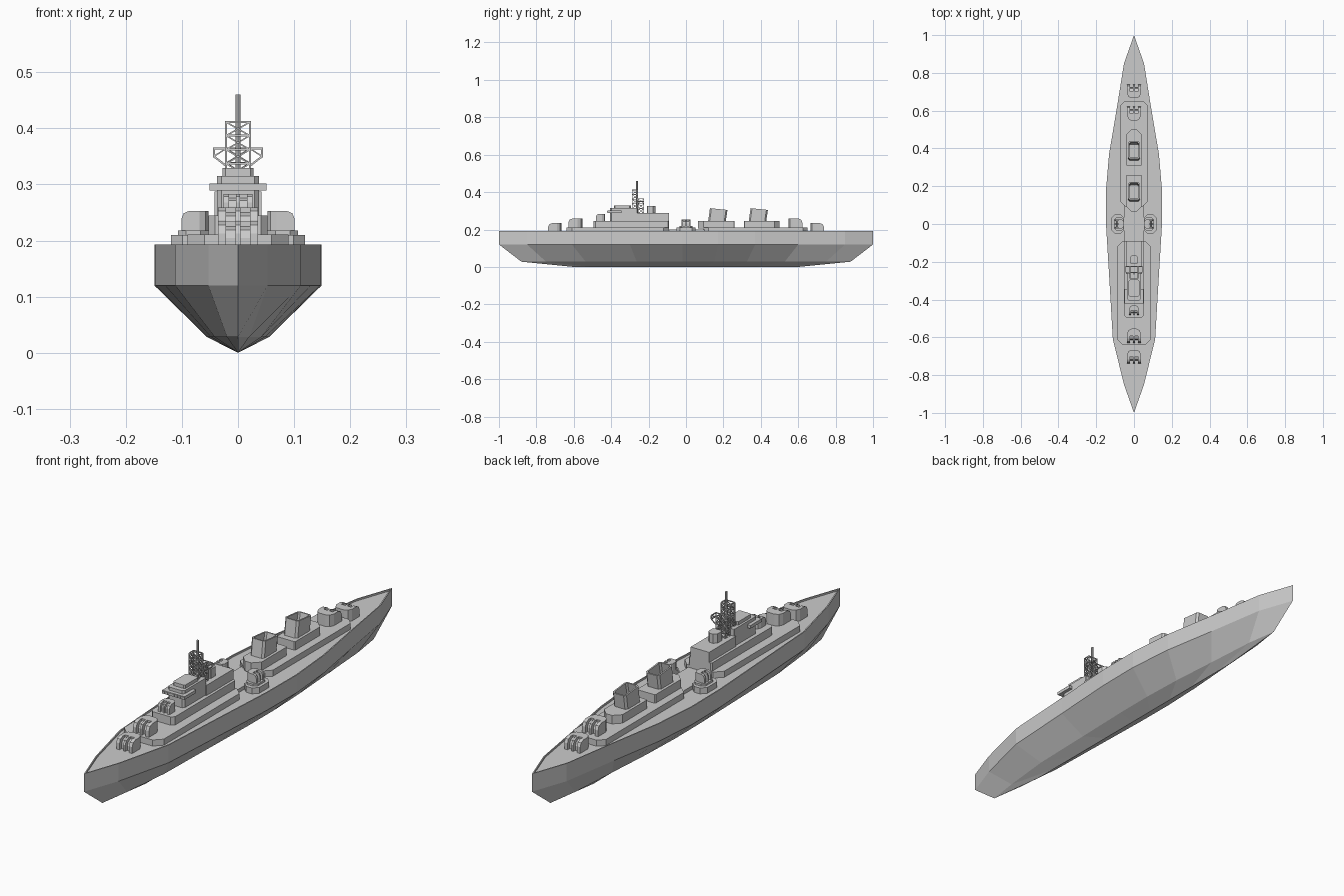
import bpy, bmesh, math
from mathutils import Vector, Matrix

if "Cube" in bpy.data.objects:
    bpy.data.objects.remove(bpy.data.objects["Cube"])


def finish(name, bm):
    bmesh.ops.recalc_face_normals(bm, faces=bm.faces)
    me = bpy.data.meshes.new(name)
    bm.to_mesh(me)
    bm.free()
    ob = bpy.data.objects.new(name, me)
    bpy.context.collection.objects.link(ob)
    return ob


def loft(bm, rings):
    """Join stacked point rings with quads and cap both ends."""
    vs = [[bm.verts.new(p) for p in r] for r in rings]
    n = len(vs[0])
    for a, b in zip(vs, vs[1:]):
        for i in range(n):
            j = (i + 1) % n
            bm.faces.new((a[i], a[j], b[j], b[i]))
    bm.faces.new(vs[0])
    bm.faces.new(vs[-1])


def outline(hx, y0, y1, c0, c1, cx=0):
    """Rectangle with cut corners: c0 at the front end, c1 at the back."""
    return [(cx - hx, y0 + c0), (cx - hx + c0, y0), (cx + hx - c0, y0), (cx + hx, y0 + c0),
            (cx + hx, y1 - c1), (cx + hx - c1, y1), (cx - hx + c1, y1), (cx - hx, y1 - c1)]


def prism(name, pts, z0, z1):
    bm = bmesh.new()
    loft(bm, [[(x, y, z) for x, y in pts] for z in (z0, z1)])
    return finish(name, bm)


def block(name, hx, y0, y1, z0, z1):
    return prism(name, [(-hx, y0), (hx, y0), (hx, y1), (-hx, y1)], z0, z1)


# hull: deck edge, chine, lower chine and keel follow the same plan
half = [(.053, -.85), (.112, -.61), (.13, -.3), (.147, -.02), (.149, .17),
        (.132, .37), (.093, .6), (.053, .85)]
plan = [(0, -1)] + half + [(0, 1)] + [(-x, y) for x, y in reversed(half)]
bm = bmesh.new()
levels = [(.0, .6, .0), (.37, .88, .028), (1, 1, .12), (1, 1, .193)]
rings = [[bm.verts.new((x * sx, y * sy, z)) for x, y in plan] for sx, sy, z in levels]
deck = [bm.verts.new((x * .97, y * .988, .193)) for x, y in plan]
floor = [bm.verts.new((x * .97, y * .988, .186)) for x, y in plan]
rings += [deck, floor]
for a, b in zip(rings, rings[1:]):
    for i in range(len(plan)):
        j = (i + 1) % len(plan)
        bm.faces.new((a[i], a[j], b[j], b[i]))
bm.faces.new(floor)
bmesh.ops.remove_doubles(bm, verts=bm.verts, dist=1e-5)
finish("hull", bm)

# deck platforms
prism("forward_platform", outline(.09, -.64, -.09, .03, .03), .18, .211)
prism("aft_platform", outline(.074, .09, .65, .03, .025), .18, .211)
block("middle_walkway", .053, -.12, .12, .18, .201)
prism("upper_forward_platform", outline(.053, -.495, -.09, .012, .005), .205, .245)
prism("front_funnel_base", outline(.042, .065, .26, .028, .004), .205, .246)
prism("rear_funnel_base", outline(.042, .31, .5, .004, .028), .205, .246)


# turrets: three curved cheeks, two gun slots and a rounded rear
def turret(name, x, y, z, hw, l, h, ang):
    bm = bmesh.new()
    f, m, r = -l / 2, 0.0, l / 2

    def column(xa, xb, front, top):
        c = min(l * .3, top * .5)
        prof = [(front, 0), (front, top - c), (front + c * .3, top - c * .3),
                (front + c, top), (m + .002, top), (m + .002, 0)]
        loft(bm, [[(q, a, b) for a, b in prof] for q in (xa, xb)])

    s = hw * .6
    g = hw * .12
    column(-hw, -s, f, h)
    column(-g, g, f, h)
    column(s, hw, f, h)
    for a, b in ((-s, -g), (g, s)):
        column(a, b, f + l * .2, h * .82)
    k = r - m
    rear = [(-hw, m), (hw, m), (hw, m + k * .35), (hw * .78, m + k * .8), (hw * .4, r),
            (-hw * .4, r), (-hw * .78, m + k * .8), (-hw, m + k * .35)]
    loft(bm, [[(a, b, c) for a, b in rear] for c in (0, h)])
    ob = finish(name, bm)
    ob.matrix_world = Matrix.Translation((x, y, z)) @ Matrix.Rotation(ang, 4, 'Z')


turret("front_turret_low", 0, -.702, .184, .036, .072, .05, 0)
turret("front_turret_mid", 0, -.592, .209, .036, .075, .05, 0)
turret("front_turret_high", 0, -.457, .243, .026, .05, .04, 0)
turret("rear_turret_mid", 0, .585, .209, .036, .075, .05, math.pi)
turret("rear_turret_low", 0, .702, .184, .036, .072, .05, math.pi)
for s, side in ((-1, "left"), (1, "right")):
    prism(side + "_gun_platform", outline(.033, -.052, .052, .02, .02, s * .086), .18, .21)
    prism(side + "_gun_base", outline(.027, -.036, .036, .014, .014, s * .08), .205, .218)
    turret(side + "_gun", s * .077, 0, .216, .025, .048, .037, s * math.pi / 2)

# bridge and deckhouse
block("deckhouse", .042, -.265, -.09, .24, .287)
prism("bridge_tower", outline(.037, -.405, -.26, .008, .002), .24, .315)
block("bridge_wings", .051, -.42, -.345, .289, .302)
bm = bmesh.new()
for i in range(7):
    bmesh.ops.create_cube(bm, size=1, matrix=Matrix.Translation(((i - 3) * .0142, -.42, .2955))
                          @ Matrix.Diagonal((.009, .004, .008, 1)))
finish("bridge_windows", bm)
prism("bridge_roof", outline(.028, -.385, -.295, .006, .006), .31, .329)
prism("rear_lookout", outline(.021, -.208, -.163, .003, .013), .28, .325)


# funnels: raked hollow tubes
def funnel(name, y0, y1):
    bm = bmesh.new()
    rake = .01
    outer = outline(.031, y0, y1, .008, .008)
    inner = outline(.025, y0 + .006, y1 - .006, .006, .006)

    def slope(y):
        return .314 - .1 * (y - y0)
    loft(bm, [[(x, y, .24) for x, y in outer],
              [(x, y + rake, slope(y)) for x, y in outer],
              [(x, y + rake, slope(y)) for x, y in inner],
              [(x, y, .262) for x, y in inner]])
    finish(name, bm)


funnel("front_funnel", .118, .212)
funnel("rear_funnel", .335, .428)


# lattice mast made from thin struts
def strut(bm, a, b, t=.0035):
    a, b = Vector(a), Vector(b)
    d = b - a
    rot = d.to_track_quat('Z', 'Y').to_matrix().to_4x4()
    bmesh.ops.create_cube(bm, size=1, matrix=Matrix.Translation((a + b) / 2) @ rot
                          @ Matrix.Diagonal((t, t, d.length, 1)))


def lattice(name, y0, y1, levels):
    """levels: (half width, z) rows, cross-braced on all four sides."""
    bm = bmesh.new()
    rows = [[(-w, y0, z), (w, y0, z), (w, y1, z), (-w, y1, z)] for w, z in levels]
    for r in rows:
        for i in range(4):
            strut(bm, r[i], r[(i + 1) % 4])
    for a, b in zip(rows, rows[1:]):
        for i in range(4):
            j = (i + 1) % 4
            strut(bm, a[i], b[i])
            strut(bm, a[i], b[j], .0025)
            strut(bm, a[j], b[i], .0025)
    finish(name, bm)


lattice("mast_lattice", -.287, -.258, [(.021, .312), (.021, .337), (.021, .362), (.021, .387), (.021, .411)])
lattice("mast_lower_lattice", -.256, -.225, [(.021, .286), (.021, .312), (.021, .338), (.021, .364)])
bm = bmesh.new()
for s in (-1, 1):
    for y in (-.256, -.225):
        pts = [(s * .021, y, .333), (s * .043, y, .35), (s * .043, y, .364), (s * .021, y, .364)]
        for a, b in zip(pts, pts[1:]):
            strut(bm, a, b)
        strut(bm, pts[1], pts[3], .0025)
    for z in (.35, .364):
        strut(bm, (s * .043, -.256, z), (s * .043, -.225, z))
finish("mast_side_platforms", bm)
bm = bmesh.new()
bmesh.ops.create_cone(bm, cap_ends=True, segments=8, radius1=.0048, radius2=.0048, depth=.175,
                      matrix=Matrix.Translation((0, -.262, .3725)))
finish("mast_pole", bm)
